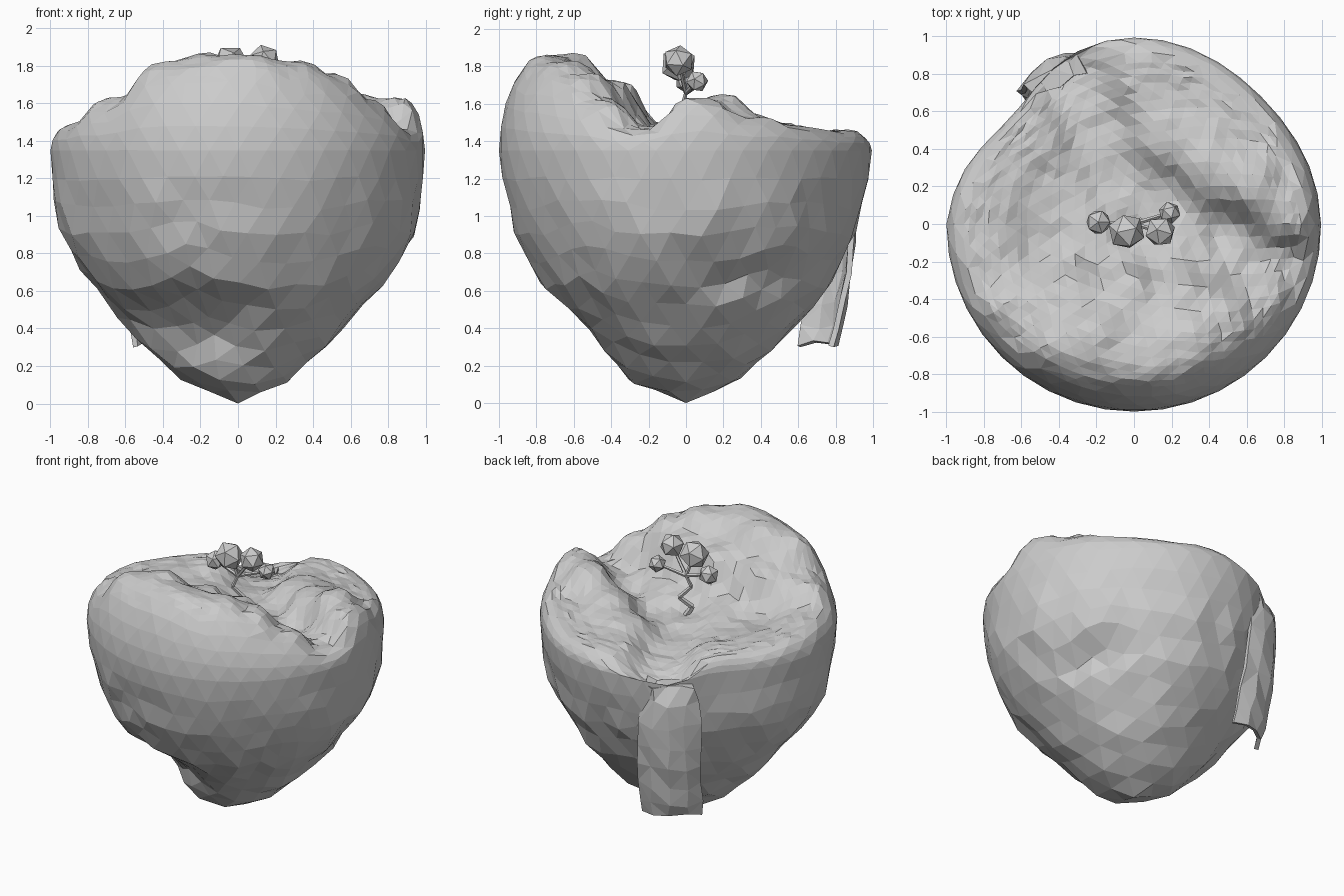
import bpy, bmesh, math, random
from mathutils import Vector

if "Cube" in bpy.data.objects:
    bpy.data.objects.remove(bpy.data.objects["Cube"])

random.seed(4)

# Height samples of the island's top: x, y, z
HEIGHTS = [
    (-.4, -.7, 1.82), (-.2, -.6, 1.87), (.05, -.75, 1.86), (.3, -.62, 1.83), (.5, -.5, 1.76),
    (.68, -.4, 1.62), (-.65, -.5, 1.63), (-.8, -.2, 1.5), (-.9, .05, 1.48), (-.3, -.35, 1.69),
    (0, -.35, 1.73), (.3, -.35, 1.73), (-.5, -.1, 1.42), (-.2, -.15, 1.47), (.1, -.15, 1.46),
    (.35, -.18, 1.46), (.6, -.22, 1.43), (.85, -.23, 1.46),
    (0, 0, 1.37), (.15, .15, 1.37), (.45, -.05, 1.38),
    (.65, .2, 1.65), (.85, .05, 1.63), (.4, .3, 1.55), (.18, .45, 1.5), (.6, .5, 1.48),
    (.35, .75, 1.45), (.05, .75, 1.46), (.85, .35, 1.52),
    (-.12, .3, 1.35), (-.2, .5, 1.33), (-.28, .7, 1.32), (-.4, .82, 1.29),
    (-.43, .2, 1.42), (-.55, .42, 1.46), (-.65, .55, 1.45), (-.75, .2, 1.47),
]
# Underside profile from rim to tip: radius, z
PROFILE = [(1, 1.35), (.975, 1.1), (.9, .87), (.78, .63), (.62, .45), (.47, .28), (.28, .12), (0, 0)]
# Dents in the underside: angle, z, angular width, height, depth
DENTS = [(-118, .42, 38, .17, .13), (25, .68, 25, .10, .08), (-95, .06, 40, .08, -.07)]


def height(x, y):
    total = weight = 0
    for px, py, pz in HEIGHTS:
        w = 1 / ((x - px) ** 2 + (y - py) ** 2 + .006) ** 2
        total += w * pz
        weight += w
    return total / weight


def outline(a):
    """Plan radius by direction: pulled in at the back left and slightly at the back right."""
    d = math.degrees(a)
    return 1 - .13 * math.exp(-((d - 138) / 25) ** 2) - .04 * math.exp(-((d - 45) / 28) ** 2)


def make_object(name, bm):
    bmesh.ops.recalc_face_normals(bm, faces=bm.faces)
    mesh = bpy.data.meshes.new(name)
    bm.to_mesh(mesh)
    bm.free()
    ob = bpy.data.objects.new(name, mesh)
    bpy.context.collection.objects.link(ob)
    return ob


# Floating island: icosphere reshaped into hills above and a rocky cone below
bm = bmesh.new()
bmesh.ops.create_icosphere(bm, subdivisions=4, radius=1)
top_edges = [e for e in bm.edges if min(v.co.z for v in e.verts) > .4]
bmesh.ops.subdivide_edges(bm, edges=top_edges, cuts=1, use_grid_fill=True)
bmesh.ops.triangulate(bm, faces=bm.faces)
for v in bm.verts:
    p = v.co.normalized()
    a = math.atan2(p.y, p.x)
    if p.z >= -.001:
        r = math.hypot(p.x, p.y)
        # broad round shoulder at the front, tighter rim at the back and sides
        start = .75 + .15 * min(1, max(0, (p.y + .7) / .6))
        k = max(0, (r - start) / (1 - start))
        f = math.sqrt(max(0, 1 - k * k))
        g = 1 - (1 - outline(a)) * r * r
        x, y = p.x * g, p.y * g
        if r < .85:
            x += random.uniform(-.006, .006)
            y += random.uniform(-.006, .006)
        z = 1.35 + (height(x, y) - 1.35) * f
        z += random.uniform(-.008, .008) * f
    else:
        t = math.asin(min(1, -p.z)) / (math.pi / 2) * 7
        i = min(6, int(t))
        (r0, z0), (r1, z1) = PROFILE[i], PROFILE[i + 1]
        r = r0 + (r1 - r0) * (t - i)
        z = z0 + (z1 - z0) * (t - i)
        amount = min(1, r * 3) * min(1, t)
        r *= 1 - (1 - outline(a)) * min(1, max(0, (z - .3) / .8))
        for da, dz, wa, wz, depth in DENTS:
            d = (math.degrees(a) - da + 180) % 360 - 180
            r -= depth * min(1, r * 2.5) * math.exp(-(d / wa) ** 4 - ((z - dz) / wz) ** 4)
        # belly is wider to the left and right
        r += .04 * math.cos(a) ** 4 * math.exp(-((z - .9) / .22) ** 2)
        r *= 1.01 - random.uniform(0, .03) * amount if t > .8 else 1
        z += random.uniform(-.02, .02) * amount
        x, y = r * math.cos(a), r * math.sin(a)
    # river outlet notch in the rim
    if z > 1.1:
        z -= .06 * math.exp(-((x + .43) ** 2 + (y - .83) ** 2) / .03)
    v.co = (x, y, z)
make_object("floating_island", bm)

# Waterfall: bowed sheet hanging from the outlet; rows are radius, z, half width
ROWS = [(.84, 1.28, .15), (.93, 1.27, .17), (.98, 1.17, .18), (.99, 1.0, .2), (.98, .84, .2),
        (.96, .69, .2), (.93, .54, .2), (.9, .41, .2), (.87, .31, .2)]
out, side = Vector((-.47, .883, 0)), Vector((-.883, -.47, 0))
bm = bmesh.new()
grid = []
for n, (r, z, w) in enumerate(ROWS):
    row = []
    for s in (-1, -.55, 0, .55, 1):
        bow = .09 * s * s if n > 1 else 0
        p = out * (r - bow + random.uniform(-.015, .01)) + side * (w * s + random.uniform(-.015, .015))
        p.z = z + random.uniform(-.02, .02)
        row.append(bm.verts.new(p))
    grid.append(row)
for a, b in zip(grid, grid[1:]):
    for i in range(4):
        bm.faces.new((a[i], a[i + 1], b[i + 1], b[i]))
bmesh.ops.triangulate(bm, faces=bm.faces)
fall = make_object("waterfall", bm)
thick = fall.modifiers.new("thickness", 'SOLIDIFY')
thick.thickness = .03
thick.offset = 0


# Tree: thin crooked trunk and branches
def stick(bm, a, b, ra, rb):
    a, b = Vector(a), Vector(b)
    m = (b - a).to_track_quat('Z', 'Y').to_matrix().to_4x4()
    m.translation = (a + b) / 2
    bmesh.ops.create_cone(bm, cap_ends=True, segments=5, radius1=ra, radius2=rb,
                          depth=(b - a).length, matrix=m)


LEAVES = [((-.19, .01, 1.72), .07), ((-.04, -.04, 1.81), .1), ((.14, -.04, 1.83), .085), ((.19, .06, 1.72), .06)]
bm = bmesh.new()
trunk = [(.02, 0, 1.34), (-.03, -.03, 1.43), (.04, .02, 1.50), (-.03, -.02, 1.58), (0, 0, 1.66)]
for n, (a, b) in enumerate(zip(trunk, trunk[1:])):
    stick(bm, a, b, .022 - .003 * n, .019 - .003 * n)
for centre, r in LEAVES:
    stick(bm, trunk[-1], centre, .013, .009)
make_object("tree_trunk", bm)

# Tree: leaf balls
for n, (centre, r) in enumerate(LEAVES):
    bm = bmesh.new()
    bmesh.ops.create_icosphere(bm, subdivisions=1, radius=r)
    ob = make_object(f"leaf_ball_{n + 1}", bm)
    ob.location = centre
    ob.rotation_euler = (.3 * n, .5 * n, .9 * n)
